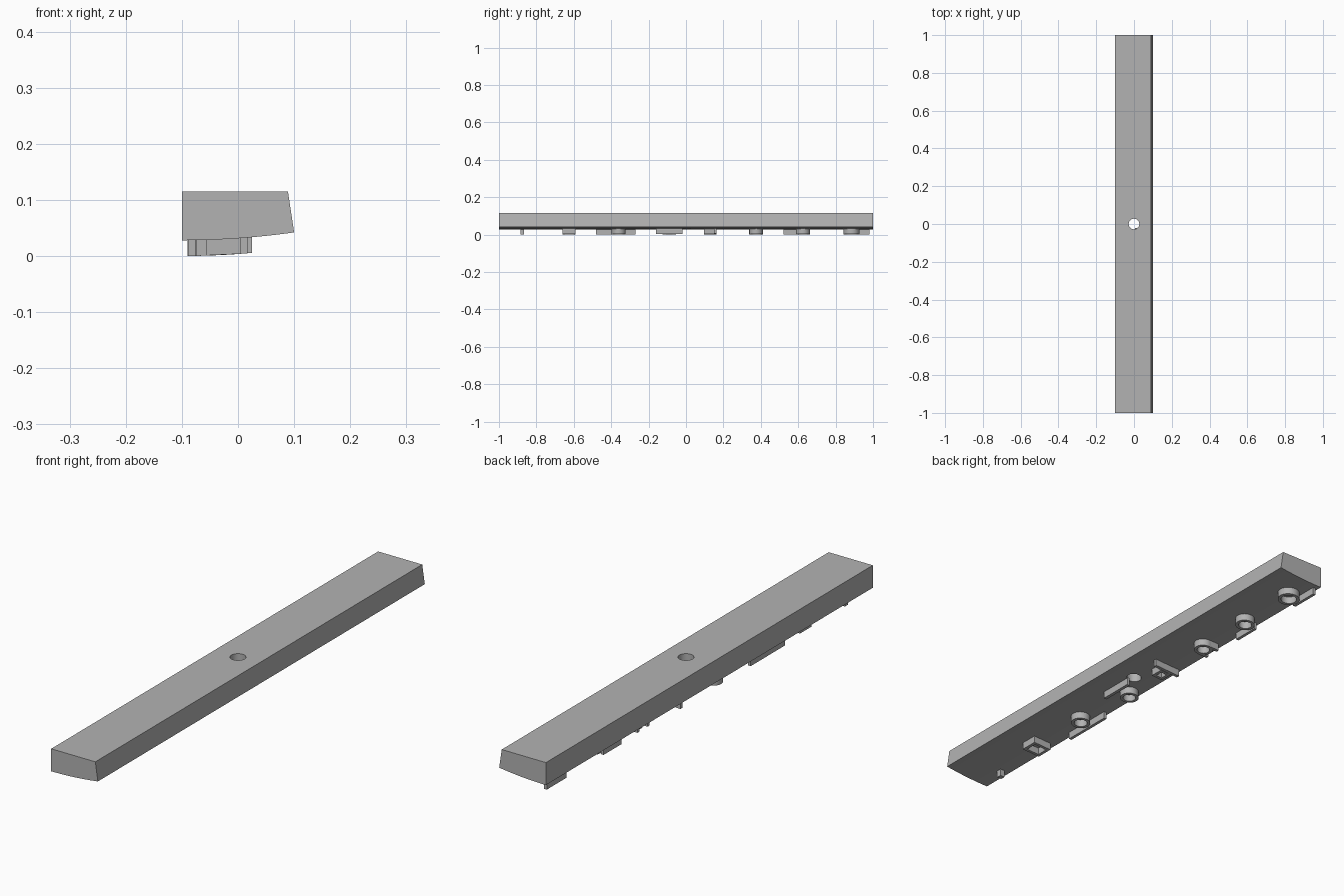
import bpy
import bmesh
import math

if "Cube" in bpy.data.objects:
    bpy.data.objects.remove(bpy.data.objects["Cube"], do_unlink=True)

grey = bpy.data.materials.new("plain grey")
grey.use_nodes = True
grey.diffuse_color = (0.45, 0.45, 0.45, 1)
grey.node_tree.nodes["Principled BSDF"].inputs["Base Color"].default_value = (0.45, 0.45, 0.45, 1)

DEPTH = 0.028  # height of the raised shapes below the bar


def underside(x):
    """Height of the curved underside at x."""
    return 0.028 + 0.014 * ((x + 0.1) / 0.2) ** 2


def finish(name, bm):
    bmesh.ops.recalc_face_normals(bm, faces=bm.faces)
    mesh = bpy.data.meshes.new(name)
    bm.to_mesh(mesh)
    bm.free()
    mesh.materials.append(grey)
    obj = bpy.data.objects.new(name, mesh)
    bpy.context.collection.objects.link(obj)
    return obj


def smooth(obj):
    bpy.ops.object.select_all(action='DESELECT')
    obj.select_set(True)
    bpy.context.view_layer.objects.active = obj
    bpy.ops.object.shade_smooth_by_angle(angle=math.radians(30))


def circle(x, y, r, n=24):
    return [(x + r * math.cos(2 * math.pi * i / n), y + r * math.sin(2 * math.pi * i / n))
            for i in range(n)]


def rect(x0, x1, y0, y1):
    return [(x0, y0), (x1, y0), (x1, y1), (x0, y1)]


def pad(name, outer, inner=None):
    """Raised shape following the underside, solid or with an opening."""
    bm = bmesh.new()
    n = len(outer)

    def loop(points, drop):
        return [bm.verts.new((x, y, underside(x) + drop)) for x, y in points]

    loops = [loop(outer, 0.004), loop(outer, -DEPTH)]
    if inner:
        loops += [loop(inner, -DEPTH), loop(inner, 0.004), loops[0]]
    for a, b in zip(loops, loops[1:]):
        for i in range(n):
            j = (i + 1) % n
            bm.faces.new((a[i], a[j], b[j], b[i]))
    if not inner:
        bm.faces.new(loops[0])
        bm.faces.new(loops[1])
    smooth(finish(name, bm))


def ring(name, x, y, r, wall=0.012):
    pad(name, circle(x, y, r), circle(x, y, r - wall))


def frame(name, x0, x1, y0, y1, wall=0.012):
    pad(name, rect(x0, x1, y0, y1), rect(x0 + wall, x1 - wall, y0 + wall, y1 - wall))


# Long bar: flat top, sloped left side, gently curved underside
steps = 16
profile = [(0.089, 0.115), (-0.1, 0.115)]
profile += [(-0.1 + 0.2 * i / steps, underside(-0.1 + 0.2 * i / steps)) for i in range(steps + 1)]
bm = bmesh.new()
end = bm.faces.new([bm.verts.new((x, -1, z)) for x, z in profile])
grown = bmesh.ops.extrude_face_region(bm, geom=[end])
bmesh.ops.translate(bm, vec=(0, 2, 0),
                    verts=[v for v in grown["geom"] if isinstance(v, bmesh.types.BMVert)])
bar = finish("bar", bm)

# Round hole through the middle
bm = bmesh.new()
bmesh.ops.create_cone(bm, cap_ends=True, segments=32, radius1=0.028, radius2=0.028, depth=0.5)
cutter = finish("hole_cutter", bm)
cutter.hide_render = True
cut = bar.modifiers.new("hole", 'BOOLEAN')
cut.operation = 'DIFFERENCE'
cut.solver = 'EXACT'
cut.object = cutter
bpy.ops.object.select_all(action='DESELECT')
bar.select_set(True)
bpy.context.view_layer.objects.active = bar
bpy.ops.object.modifier_apply(modifier=cut.name)
bpy.data.objects.remove(cutter, do_unlink=True)
smooth(bar)

# Raised rings under the bar
for i, (x, y, r) in enumerate([(-0.035, 0.885, 0.042), (-0.034, 0.625, 0.037), (-0.034, 0.375, 0.036),
                               (-0.052, -0.09, 0.036), (-0.034, -0.36, 0.037)]):
    ring(f"ring_{i + 1}", x, y, r)

# Raised frames
frame("middle_frame", -0.06, -0.01, 0.095, 0.15)
frame("front_frame", -0.075, 0.005, -0.66, -0.59)

# Raised ribs and the small stud
for i, r in enumerate([(-0.09, -0.078, 0.86, 0.98), (-0.088, -0.076, 0.52, 0.63),
                       (-0.08, -0.04, 0.338, 0.35), (-0.08, -0.04, 0.4, 0.412),
                       (-0.09, 0.025, 0.15, 0.163), (0.005, 0.017, -0.16, -0.02),
                       (-0.088, -0.076, -0.48, -0.27)]):
    pad(f"rib_{i + 1}", rect(*r))
pad("front_stud", rect(-0.075, -0.055, -0.885, -0.865))
